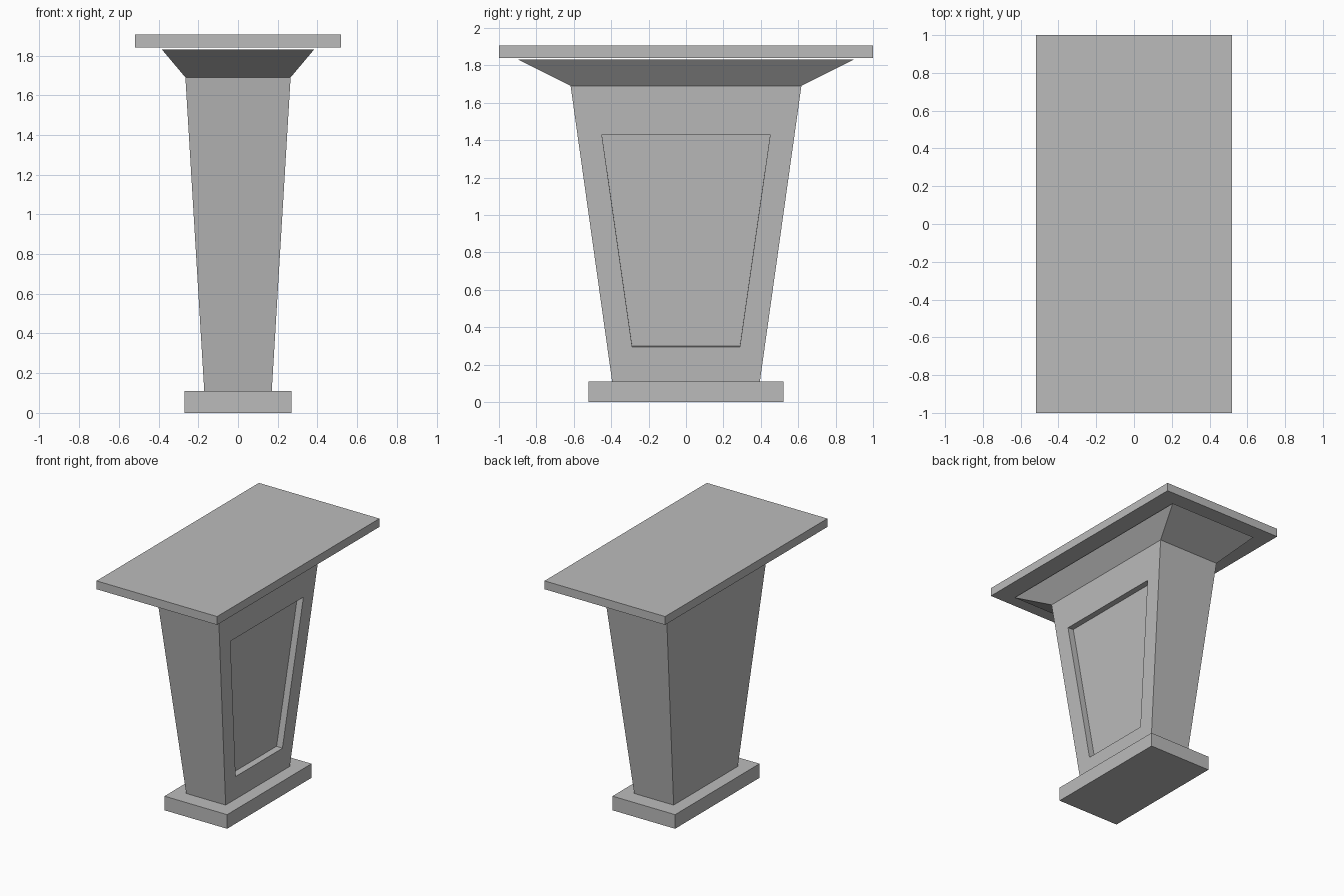
import bpy
import bmesh

cube = bpy.data.objects.get("Cube")
if cube:
    bpy.data.objects.remove(cube, do_unlink=True)

grey = bpy.data.materials.new("plain_grey")
grey.use_nodes = True
colour = (0.5, 0.5, 0.5, 1)
grey.diffuse_color = colour
grey.node_tree.nodes["Principled BSDF"].inputs["Base Color"].default_value = colour


def loft(name, rings, shape=None):
    """Stack rectangles (half x, half y, z) into a closed solid."""
    bm = bmesh.new()
    loops = [[bm.verts.new((sx * x, sy * y, z))
              for sx, sy in ((-1, -1), (1, -1), (1, 1), (-1, 1))]
             for x, y, z in rings]
    bm.faces.new(loops[0][::-1])
    bm.faces.new(loops[-1])
    for low, high in zip(loops, loops[1:]):
        for i in range(4):
            j = (i + 1) % 4
            bm.faces.new((low[i], low[j], high[j], high[i]))
    bm.normal_update()
    if shape:
        shape(bm)
    mesh = bpy.data.meshes.new(name)
    bm.to_mesh(mesh)
    bm.free()
    mesh.materials.append(grey)
    obj = bpy.data.objects.new(name, mesh)
    bpy.context.collection.objects.link(obj)
    return obj


def recess_panel(bm):
    """Sink a tapered panel into the large +x face of the column."""
    face = max(bm.faces, key=lambda f: f.normal.x * f.calc_area())
    normal = face.normal.copy()
    base_x, top_x, low, high = 0.17, 0.265, 0.11, 1.69
    bmesh.ops.inset_individual(bm, faces=[face], thickness=0.1)
    for v in face.verts:
        upper = v.co.z > 0.9
        z = 1.43 if upper else 0.295
        y = 0.45 if upper else 0.288
        v.co = (base_x + (top_x - base_x) * (z - low) / (high - low),
                y if v.co.y > 0 else -y, z)
    # Straight walls going in from the panel outline
    floor = bmesh.ops.extrude_discrete_faces(bm, faces=[face])["faces"][0]
    bmesh.ops.translate(bm, verts=floor.verts, vec=normal * -0.05)


# Foot, tapered column with flared head, and the slab just above it
loft("base_plinth", [(0.27, 0.52, 0), (0.27, 0.52, 0.11)])
loft("column", [(0.17, 0.395, 0.11), (0.265, 0.617, 1.69),
                (0.383, 0.895, 1.83)], recess_panel)
loft("table_top", [(0.52, 1, 1.84), (0.52, 1, 1.905)])
